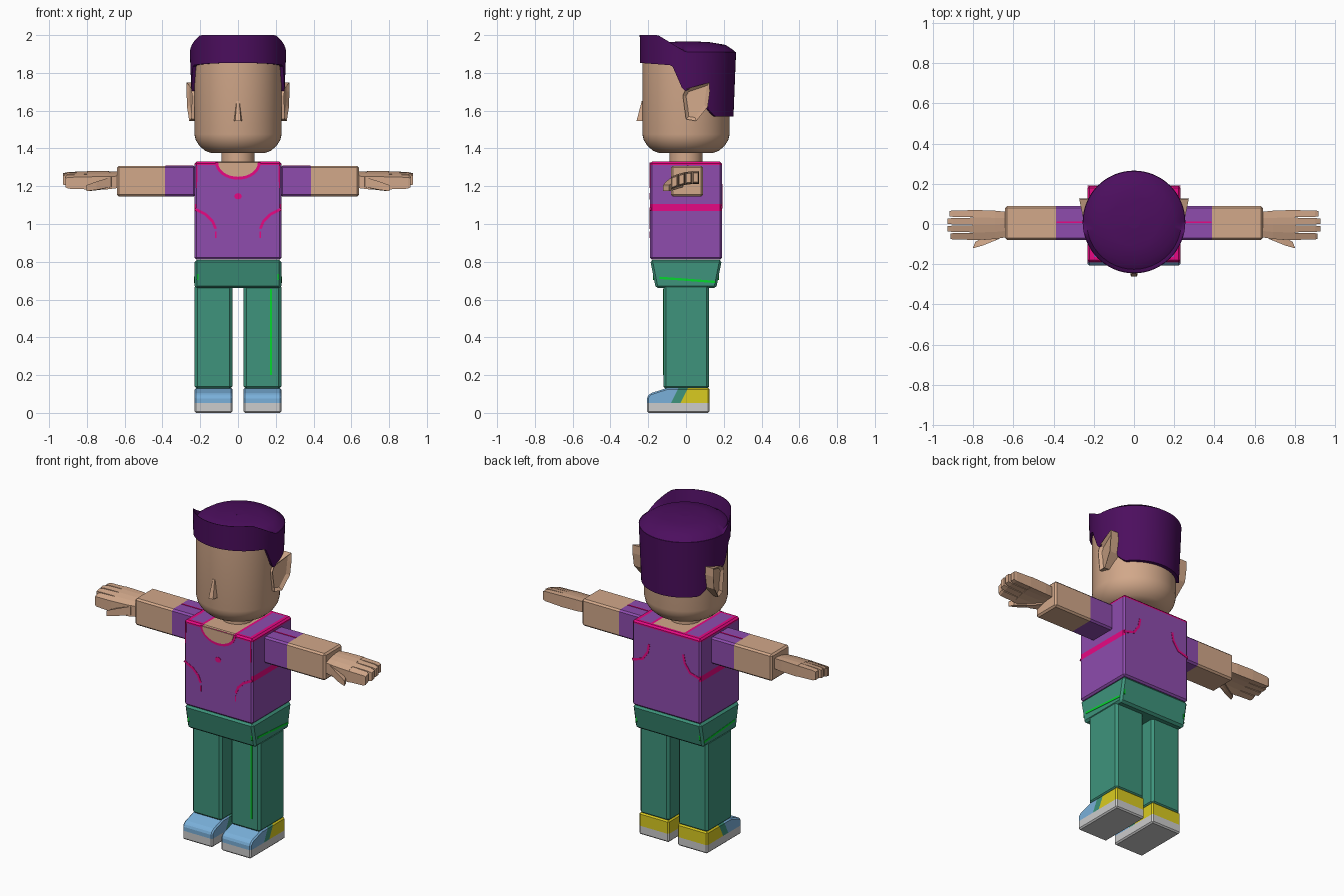
import bpy, bmesh, math
from mathutils import Vector

if "Cube" in bpy.data.objects:
    bpy.data.objects.remove(bpy.data.objects["Cube"])


def material(name, r, g, b):
    m = bpy.data.materials.new(name)
    lin = [((c / 255 + 0.055) / 1.055) ** 2.4 if c > 10 else c / 255 / 12.92 for c in (r, g, b)]
    m.diffuse_color = (*lin, 1)
    m.use_nodes = True
    m.node_tree.nodes["Principled BSDF"].inputs["Base Color"].default_value = m.diffuse_color
    return m


SKIN = material("skin", 210, 168, 138)
PURPLE = material("shirt purple", 142, 76, 174)
PINK = material("trim magenta", 232, 8, 132)
GREEN = material("trouser green", 62, 148, 124)
LIME = material("bright green", 5, 215, 45)
HAIR = material("hair dark purple", 76, 14, 94)
BLUE = material("shoe blue", 122, 176, 218)
YELLOW = material("shoe yellow", 218, 203, 32)
GREY = material("sole grey", 204, 204, 204)


def finish(bm, name, mats, rule=None, mirror=False, smooth=False):
    bmesh.ops.recalc_face_normals(bm, faces=bm.faces)
    if rule:
        for f in bm.faces:
            f.material_index = rule(f.calc_center_median(), f.normal)
    me = bpy.data.meshes.new(name)
    bm.to_mesh(me)
    bm.free()
    ob = bpy.data.objects.new(name, me)
    bpy.context.collection.objects.link(ob)
    for m in mats:
        me.materials.append(m)
    if mirror:
        ob.modifiers.new("mirror", 'MIRROR').use_mirror_merge = False
    if smooth:
        bpy.ops.object.select_all(action='DESELECT')
        ob.select_set(True)
        bpy.context.view_layer.objects.active = ob
        bpy.ops.object.shade_smooth_by_angle(angle=math.radians(30))
    return ob


def loft(sections, closed=True, caps=True):
    bm = bmesh.new()
    rings = [[bm.verts.new(p) for p in s] for s in sections]
    n = len(rings[0])
    for a, b in zip(rings, rings[1:]):
        for i in range(n):
            bm.faces.new((a[i], a[(i + 1) % n], b[(i + 1) % n], b[i]))
    if caps:
        bm.faces.new(rings[0])
        bm.faces.new(rings[-1])
    bmesh.ops.recalc_face_normals(bm, faces=bm.faces)
    return bm


def bevel(bm, w):
    bmesh.ops.bevel(bm, geom=bm.edges[:], offset=w, segments=1, affect='EDGES', profile=0.5)
    return bm


def box(x0, x1, y0, y1, z0, z1, w=0.0, taper=0.0):
    def ring(z, t):
        return [(x0, y0 + t, z), (x1, y0 + t, z), (x1, y1 - t, z), (x0, y1 - t, z)]
    bm = loft([ring(z0, taper), ring(z1, 0)])
    return bevel(bm, w) if w else bm


def prism(pts, axis, lo, hi):
    if axis == 'x':
        return loft([[(d, a, b) for a, b in pts] for d in (lo, hi)])
    return loft([[(a, d, b) for a, b in pts] for d in (lo, hi)])


def ribbon(path, width, axis, lo, hi):
    left, right = [], []
    for i, p in enumerate(path):
        a, b = path[max(i - 1, 0)], path[min(i + 1, len(path) - 1)]
        t = (Vector(b) - Vector(a)).normalized() * width / 2
        left.append((p[0] - t.y, p[1] + t.x))
        right.append((p[0] + t.y, p[1] - t.x))
    return prism(left + right[::-1], axis, lo, hi)


def cut(bm, co, no):
    bmesh.ops.bisect_plane(bm, geom=bm.verts[:] + bm.edges[:] + bm.faces[:], plane_co=co, plane_no=no)


def ring(r, z, cy=0.0, n=48):
    return [(r * math.cos(i * math.tau / n), cy + r * math.sin(i * math.tau / n), z) for i in range(n)]


def interp(pts, v):
    for (a, za), (b, zb) in zip(pts, pts[1:]):
        if v <= b:
            return za + (zb - za) * max(0, (v - a) / (b - a))
    return pts[-1][1]


# head and neck
profile = [(0.14, 1.375), (0.175, 1.388), (0.205, 1.415), (0.224, 1.445), (0.231, 1.475), (0.231, 1.9)]
finish(loft([ring(r, z) for r, z in profile]), "head", [SKIN], smooth=True)
finish(loft([ring(0.088, z, n=24) for z in (1.31, 1.39)]), "neck", [SKIN], smooth=True)

# nose
finish(loft([[(-w, -0.22, z), (w, -0.22, z), (w * 0.65, y, z), (-w * 0.65, y, z)]
             for w, y, z in ((0.023, -0.262, 1.545), (0.01, -0.234, 1.652))]), "nose", [SKIN])

# ears, flaring towards the back with a recessed centre
bm = prism([(0.0, 1.715), (0.125, 1.75), (0.126, 1.70), (0.115, 1.62), (0.055, 1.545), (0.0, 1.555), (-0.017, 1.68)],
           'x', 0.2, 0.25)
for v in bm.verts:
    if v.co.x > 0.22:
        v.co.x = 0.244 + 0.2 * (v.co.y + 0.015)
bm.faces.ensure_lookup_table()
outer = max(bm.faces, key=lambda f: f.calc_center_median().x)
bmesh.ops.inset_region(bm, faces=[outer], thickness=0.02)
for v in outer.verts:
    v.co.x -= 0.015
finish(bm, "ear", [SKIN], mirror=True)

# hair: cap with cut hairline, raised front quiff and shallow dome
HAIRLINE = [(-0.3, 1.857), (-0.075, 1.84), (-0.02, 1.715), (0.0, 1.70), (0.02, 1.72), (0.11, 1.745),
            (0.122, 1.607), (0.16, 1.57), (0.3, 1.568)]
RIM = [(-0.3, 2.0), (-0.15, 2.0), (0.0, 1.91), (0.3, 1.91)]


def hair_ring(r, level):
    out = []
    for x, y, _ in ring(0.255, 0, 0.01, 96):
        z = level(y)
        rr = r - 0.04 * max(0, 1.91 - z)
        out.append((x * rr / 0.255, 0.01 + (y - 0.01) * rr / 0.255, z))
    return out


hairline, rim = (lambda y: interp(HAIRLINE, y)), (lambda y: interp(RIM, y))
finish(loft([hair_ring(0.215, hairline), hair_ring(0.255, hairline), hair_ring(0.255, rim), hair_ring(0.252, rim),
             hair_ring(0.235, lambda y: 1.925), hair_ring(0.2, lambda y: 1.948),
             hair_ring(0.12, lambda y: 1.962), hair_ring(0.03, lambda y: 1.967)], caps=False),
       "hair", [HAIR], smooth=True)
finish(loft([ring(0.032, z, 0.01, 24) for z in (1.95, 1.967)]), "hair_crown", [HAIR])

# shirt body with trimmed edges, side stripes and open neck
bm = box(-0.23, 0.23, -0.19, 0.19, 0.812, 1.33, 0.01)
for z in (1.07, 1.105, 1.312):
    cut(bm, (0, 0, z), (0, 0, 1))
for x in (-0.2, -0.12, -0.105, 0.105, 0.12, 0.2):
    cut(bm, (x, 0, 0), (1, 0, 0))
for y in (-0.165, 0.165):
    cut(bm, (0, y, 0), (0, 1, 0))


def shirt_rule(c, n):
    if c.z > 1.312:
        if abs(c.x) < 0.105 and c.y < 0.165:
            return 2
        if c.z < 1.329 or abs(c.y) > 0.165 or abs(c.x) > 0.2 or abs(c.x) < 0.12:
            return 1
    return 1 if abs(n.x) > 0.5 and 1.07 < c.z < 1.105 else 0


finish(bm, "shirt", [PURPLE, PINK, SKIN], shirt_rule)

# neckline and painted shirt lines
for name, mat, rx, rz, y in (("neckline_trim", PINK, 0.12, 0.09, -0.192), ("neck_opening", SKIN, 0.105, 0.075, -0.194)):
    pts = [(rx * math.cos(a), 1.325 - rz * math.sin(a)) for a in (i * math.pi / 16 for i in range(17))]
    finish(prism(pts, 'y', y, -0.186), name, [mat])
finish(prism([(0.02 * math.cos(a), 1.147 + 0.017 * math.sin(a)) for a in (i * math.tau / 8 for i in range(8))],
             'y', -0.192, -0.186), "chest_dot", [PINK])
for name, path, w, y in (
        ("front_curve", [(0.228, 1.08), (0.17, 1.05), (0.135, 1.015), (0.118, 0.975)], 0.014, -0.189),
        ("front_tick", [(0.117, 0.96), (0.117, 0.925)], 0.007, -0.189),
        ("armhole_seam", [(0.218, 1.31), (0.219, 1.19)], 0.006, -0.189),
        ("back_curve", [(0.228, 1.09), (0.16, 1.11), (0.125, 1.16), (0.115, 1.21)], 0.014, 0.189)):
    finish(ribbon(path, w, 'y', y - 0.003, y + 0.003), name, [PINK], mirror=True)

# arms with short sleeves
bm = box(0.225, 0.64, -0.08, 0.09, 1.145, 1.308, 0.01)
cut(bm, (0.387, 0, 0), (1, 0, 0))
finish(bm, "arm", [PURPLE, SKIN], lambda c, n: int(c.x > 0.387), mirror=True)
finish(box(0.235, 0.385, 0.005, 0.012, 1.304, 1.311), "sleeve_seam", [PINK], mirror=True)


# hands: arched palm, four fingers and a thumb
def arch(x, y0, y1, n, h):
    ys = [y0 + (y1 - y0) * i / n for i in range(n + 1)]
    mid = [(y, 1.246 - 1.8 * (y - 0.05) ** 2) for y in ys]
    return [(x, y, z + h / 2) for y, z in mid] + [(x, y, z - h / 2) for y, z in mid[::-1]]


finish(loft([arch(0.63, -0.065, 0.06, 4, 0.062), arch(0.69, -0.075, 0.066, 4, 0.068),
             arch(0.80, -0.08, 0.07, 4, 0.068)]), "palm", [SKIN], mirror=True)
for i, tip in enumerate((0.912, 0.927, 0.927, 0.918)):
    y = -0.08 + i * 0.0375
    finish(loft([arch(0.79, y + 0.001, y + 0.0365, 1, 0.066), arch(0.90, y + 0.003, y + 0.0345, 1, 0.06),
                 arch(tip, y + 0.006, y + 0.032, 1, 0.048)]), "finger_%d" % (i + 1), [SKIN], mirror=True)
finish(loft([[(x + 0.4 * s * w, y - s * w, z + t * h) for s, t in ((-1, -1), (1, -1), (1, 1), (-1, 1))]
             for x, y, z, w, h in ((0.66, -0.045, 1.222, 0.03, 0.026), (0.74, -0.083, 1.203, 0.023, 0.022),
                                   (0.795, -0.105, 1.19, 0.016, 0.016))]), "thumb", [SKIN], mirror=True)

# trousers
finish(box(-0.23, 0.23, -0.19, 0.19, 0.66, 0.81, 0.012, 0.03), "hips", [GREEN])
finish(box(0.03, 0.229, -0.12, 0.123, 0.125, 0.68, 0.014), "leg", [GREEN], mirror=True)
finish(ribbon([(-0.14, 0.715), (0.0, 0.705), (0.155, 0.693)], 0.012, 'x', 0.226, 0.232), "hip_side_line", [LIME], mirror=True)
for name, s in (("hip_front_tick", -1), ("hip_back_tick", 1)):
    finish(ribbon([(0.212, 0.75), (0.214, 0.705)], 0.009, 'y', s * 0.17 - 0.005, s * 0.17 + 0.005), name, [LIME], mirror=True)
finish(box(0.169, 0.181, -0.122, -0.117, 0.2, 0.655), "leg_front_line", [LIME])

# shoes: grey sole, blue toe, green slanted band, yellow heel
bm = bevel(prism([(-0.206, 0), (0.125, 0), (0.125, 0.132), (-0.1, 0.132), (-0.188, 0.104), (-0.206, 0.085)],
                 'x', 0.029, 0.23), 0.008)
cut(bm, (0, 0, 0.053), (0, 0, 1))
for y in (-0.06, -0.01):
    cut(bm, (0, y, 0.09), (0, 1, -0.5))


def shoe_rule(c, n):
    if c.z < 0.053:
        return 0
    f = c.y - 0.5 * (c.z - 0.09)
    return 1 if f < -0.06 else 2 if f < -0.01 else 3


finish(bm, "shoe", [GREY, BLUE, GREEN, YELLOW], shoe_rule, mirror=True)
